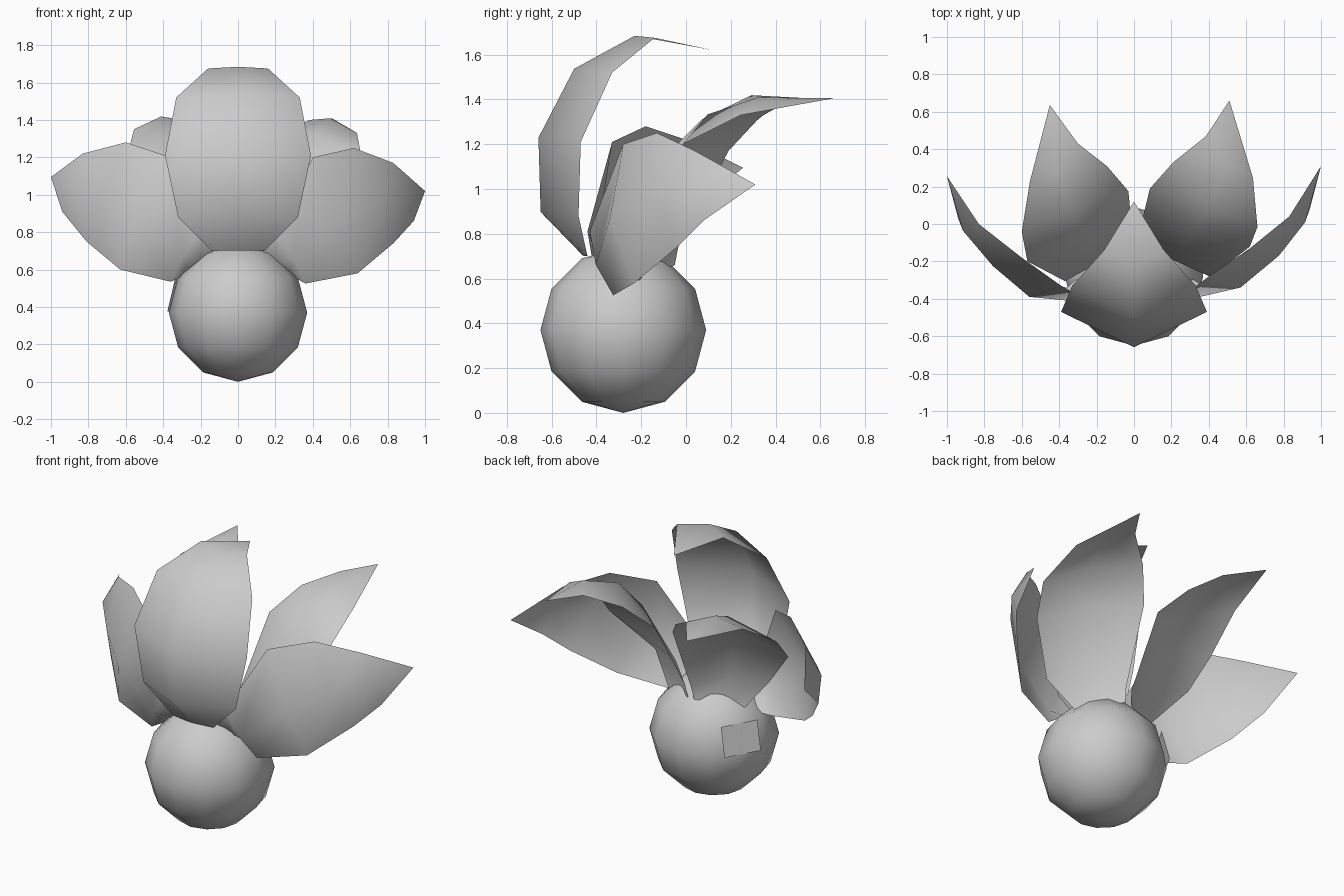
import bpy, bmesh, math
from mathutils import Vector

cube = bpy.data.objects.get("Cube")
if cube:
    bpy.data.objects.remove(cube)

grey = bpy.data.materials.new("light_grey")
grey.use_nodes = True
grey.diffuse_color = (0.6, 0.6, 0.6, 1)
for node in grey.node_tree.nodes:
    if node.type == 'BSDF_PRINCIPLED':
        node.inputs["Base Color"].default_value = grey.diffuse_color


def finish(name, bm, smooth=True):
    """Turn a bmesh into a named, coloured object."""
    mesh = bpy.data.meshes.new(name)
    for face in bm.faces:
        face.smooth = smooth
    bm.to_mesh(mesh)
    bm.free()
    mesh.materials.append(grey)
    obj = bpy.data.objects.new(name, mesh)
    bpy.context.collection.objects.link(obj)
    return obj


def petal(name, edge_a, edge_b, tip, outward, depths):
    """Pointed sheet between two edges, with a keel pushed outward."""
    bm = bmesh.new()
    out = Vector(outward).normalized()
    rows = []
    for a, b, depth in zip(edge_a, edge_b, depths):
        a, b = Vector(a), Vector(b)
        keel = (a + b) / 2 + out * depth
        rows.append([bm.verts.new(p) for p in (a, keel, b)])
    for low, high in zip(rows, rows[1:]):
        for i in range(2):
            bm.faces.new((low[i], low[i + 1], high[i + 1], high[i]))
    end = bm.verts.new(tip)
    for i in range(2):
        bm.faces.new((rows[-1][i], rows[-1][i + 1], end))
    bm.normal_update()
    if sum(f.normal.dot(out) for f in bm.faces) < 0:
        bmesh.ops.reverse_faces(bm, faces=bm.faces)
    return finish(name, bm)


# Round bulb
R = 0.37
centre = Vector((0, -0.28, R))
bm = bmesh.new()
bmesh.ops.create_uvsphere(bm, u_segments=12, v_segments=6, radius=R)
bmesh.ops.translate(bm, verts=bm.verts, vec=centre)
finish("bulb", bm)

# Small flat plate on the back of the bulb
az, lat = math.radians(151), math.radians(15)
direction = Vector((math.cos(az) * math.cos(lat), math.sin(az) * math.cos(lat), math.sin(lat)))
side = Vector((0, 0, 1)).cross(direction).normalized()
rise = direction.cross(side)
bm = bmesh.new()
bm.faces.new([bm.verts.new(centre + direction * 0.357 + side * u * 0.115 + rise * v * 0.09)
              for u, v in ((-1, -1), (1, -1), (1, 1), (-1, 1))])
finish("bulb_plate", bm, smooth=False)

# Tall front petal, symmetric about x
front_edge = [(0.14, -0.44, 0.7), (0.32, -0.48, 0.88), (0.39, -0.47, 1.21),
              (0.33, -0.33, 1.52), (0.16, -0.14, 1.675)]
petal("front_petal", front_edge, [(-x, y, z) for x, y, z in front_edge],
      (0, 0.12, 1.62), (0, -1, 0.1), (0.02, 0.17, 0.19, 0.17, 0.09))

# Side petals: lower edge, then upper edge
side_depths = (0.01, 0.03, 0.1, 0.1, 0.06)
petal("left_petal",
      [(0.28, -0.27, 0.57), (0.36, -0.325, 0.525), (0.64, -0.23, 0.58),
       (0.83, -0.04, 0.74), (0.94, 0.08, 0.86)],
      [(0.12, -0.4, 0.71), (0.2, -0.43, 0.81), (0.4, -0.28, 1.2),
       (0.62, -0.13, 1.25), (0.83, 0.04, 1.17)],
      (1, 0.31, 1.02), (0.5, -0.85, -0.2), side_depths)
petal("right_petal",
      [(-0.28, -0.27, 0.57), (-0.36, -0.34, 0.535), (-0.63, -0.28, 0.6),
       (-0.81, -0.1, 0.75), (-0.94, 0.03, 0.91)],
      [(-0.12, -0.4, 0.71), (-0.2, -0.44, 0.81), (-0.39, -0.33, 1.21),
       (-0.6, -0.18, 1.28), (-0.83, 0, 1.22)],
      (-1, 0.255, 1.095), (-0.5, -0.85, -0.2), side_depths)

# Back petals arch upward: inner edge, then outer edge
back_depths = (0.01, 0.05, 0.1, 0.1, 0.06)
petal("back_left_petal",
      [(0.02, -0.05, 0.66), (0.03, -0.035, 0.74), (0.085, 0.19, 1.17),
       (0.21, 0.33, 1.32), (0.385, 0.47, 1.4)],
      [(0.25, -0.2, 0.57), (0.41, -0.283, 0.77), (0.62, -0.12, 1.02),
       (0.66, -0.015, 1.2), (0.636, 0.246, 1.33)],
      (0.51, 0.66, 1.405), (-0.3, -0.62, 0.73), back_depths)
petal("back_right_petal",
      [(-0.02, -0.05, 0.66), (-0.01, -0.035, 0.74), (-0.03, 0.176, 1.17),
       (-0.145, 0.31, 1.3), (-0.3, 0.43, 1.4)],
      [(-0.23, -0.2, 0.57), (-0.37, -0.305, 0.77), (-0.57, -0.2, 1.015),
       (-0.6, -0.04, 1.18), (-0.556, 0.23, 1.35)],
      (-0.45, 0.636, 1.4), (0.3, -0.62, 0.73), back_depths)
